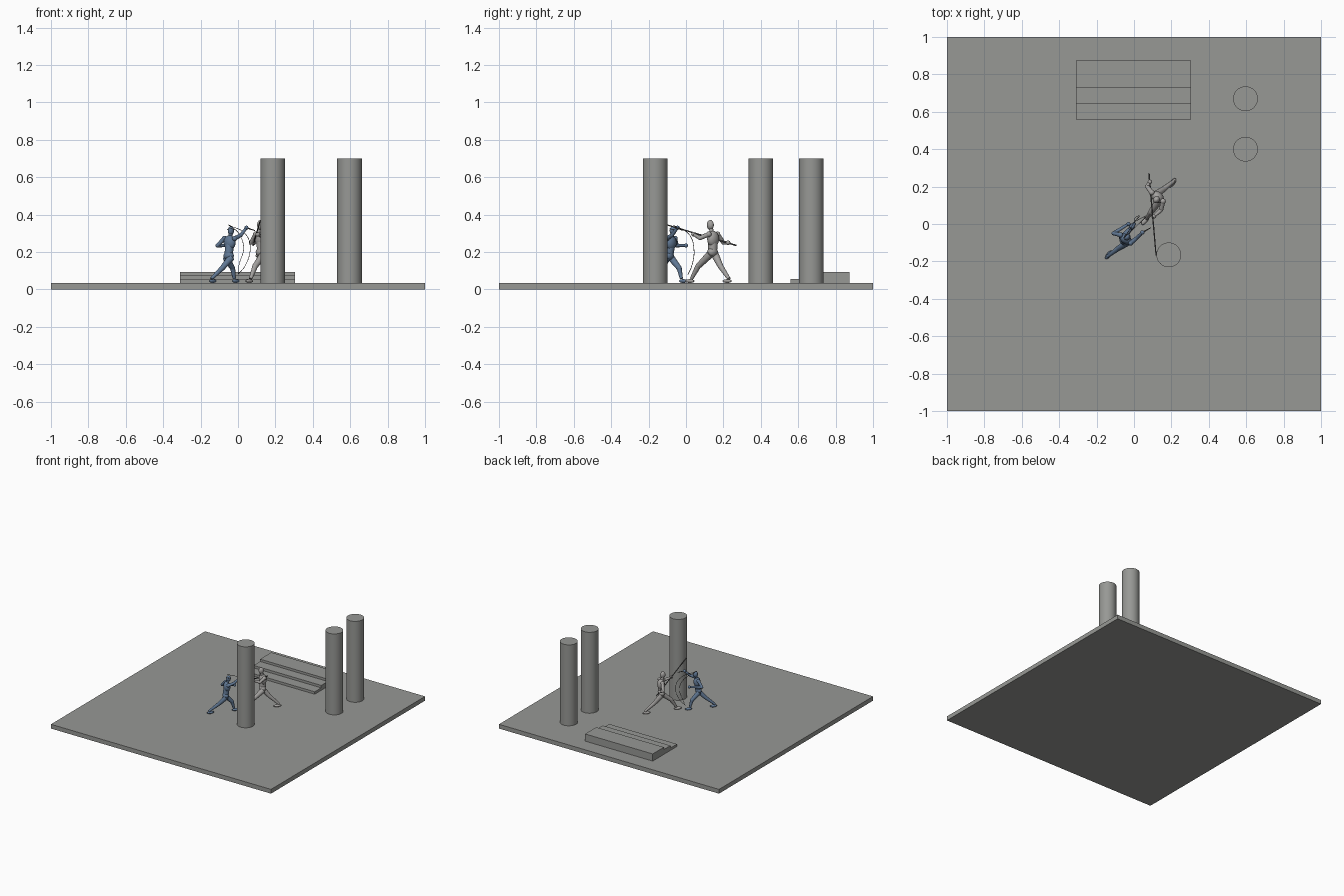
import bpy
import math
from mathutils import Vector, Matrix

cube = bpy.data.objects.get("Cube")
if cube:
    bpy.data.objects.remove(cube, do_unlink=True)


def material(name, rgb):
    m = bpy.data.materials.new(name)
    m.use_nodes = True
    m.diffuse_color = (*rgb, 1)
    m.node_tree.nodes["Principled BSDF"].inputs["Base Color"].default_value = (*rgb, 1)
    return m


STONE = material("stone grey", (0.31, 0.315, 0.30))
PALE = material("pale grey", (0.37, 0.36, 0.35))
BLUE = material("slate blue", (0.12, 0.19, 0.30))
DARK = material("dark metal", (0.09, 0.09, 0.09))


def finish(name, mat, smooth=True):
    o = bpy.context.object
    o.name = name
    o.data.materials.append(mat)
    if smooth:
        bpy.ops.object.shade_smooth_by_angle()
    return o


def box(name, lo, hi, mat):
    lo, hi = Vector(lo), Vector(hi)
    bpy.ops.mesh.primitive_cube_add(size=1, location=(lo + hi) / 2)
    bpy.context.object.scale = hi - lo
    return finish(name, mat, False)


def ellipsoid(name, loc, radii, yaw, mat):
    bpy.ops.mesh.primitive_uv_sphere_add(segments=20, ring_count=12, radius=1)
    bpy.context.object.matrix_world = (Matrix.Translation(loc) @ Matrix.Rotation(yaw, 4, "Z")
                                       @ Matrix.Diagonal((*radii, 1)))
    return finish(name, mat)


def limb(name, a, b, r1, r2, mat):
    a, b = Vector(a), Vector(b)
    d = b - a
    bpy.ops.mesh.primitive_cone_add(vertices=16, radius1=r1, radius2=r2, depth=d.length,
                                    location=(a + b) / 2)
    o = bpy.context.object
    o.rotation_mode = "QUATERNION"
    o.rotation_quaternion = d.to_track_quat("Z", "Y")
    return finish(name, mat)


def wire(name, points, radius, mat):
    c = bpy.data.curves.new(name, "CURVE")
    c.dimensions = "3D"
    c.bevel_depth = radius
    c.bevel_resolution = 1
    s = c.splines.new("BEZIER")
    s.bezier_points.add(len(points) - 1)
    for p, q in zip(s.bezier_points, points):
        p.co = q
        p.handle_left_type = p.handle_right_type = "AUTO"
    o = bpy.data.objects.new(name, c)
    c.materials.append(mat)
    bpy.context.collection.objects.link(o)


# Floor slab, stairs and columns
FLOOR = 0.035
box("floor_slab", (-1, -1, 0), (1, 1, FLOOR), STONE)
for i, (y0, y1, top) in enumerate([(0.56, 0.645, 0.055), (0.645, 0.73, 0.075), (0.73, 0.875, 0.094)]):
    box(f"stair_{i + 1}", (-0.31, y0, FLOOR), (0.305, y1, top), STONE)
for i, (x, y) in enumerate([(0.186, -0.165), (0.596, 0.40), (0.596, 0.67)]):
    bpy.ops.mesh.primitive_cylinder_add(vertices=64, radius=0.066, depth=0.665,
                                        location=(x, y, FLOOR + 0.3325))
    finish(f"column_{i + 1}", STONE)


def figure(tag, mat, yaw, pelvis, chest, head, feet, arms, k):
    """Jointed figure; yaw is the facing direction, k the overall size."""
    pelvis, chest, head = Vector(pelvis), Vector(chest), Vector(head)
    fwd = Vector((math.cos(yaw), math.sin(yaw), 0))
    left = Vector((-fwd.y, fwd.x, 0))
    ellipsoid(tag + "_pelvis", pelvis, (0.026 * k, 0.033 * k, 0.026 * k), yaw, mat)
    limb(tag + "_waist", pelvis, chest, 0.024 * k, 0.026 * k, mat)
    ellipsoid(tag + "_chest", chest, (0.028 * k, 0.038 * k, 0.043 * k), yaw, mat)
    limb(tag + "_neck", chest, head, 0.013 * k, 0.010 * k, mat)
    ellipsoid(tag + "_head", head, (0.020 * k, 0.017 * k, 0.026 * k), yaw, mat)
    # Legs, front foot first
    for side, foot, bend, s in zip(("front", "rear"), feet, (0.02, 0.008), (1, -1)):
        foot = Vector(foot)
        hip = pelvis + left * 0.018 * s * k + Vector((0, 0, -0.01))
        ankle = foot - fwd * 0.012 + Vector((0, 0, 0.012))
        knee = (hip + ankle) / 2 + fwd * bend
        limb(f"{tag}_{side}_thigh", hip, knee, 0.021 * k, 0.015 * k, mat)
        ellipsoid(f"{tag}_{side}_knee", knee, (0.015 * k,) * 3, 0, mat)
        limb(f"{tag}_{side}_shin", knee, ankle, 0.015 * k, 0.009 * k, mat)
        ellipsoid(f"{tag}_{side}_foot", foot, (0.030 * k, 0.013 * k, 0.010), yaw, mat)
    # Arms, left first
    for side, (elbow, hand), s in zip(("left", "right"), arms, (1, -1)):
        shoulder = chest + left * 0.038 * s * k + Vector((0, 0, 0.025 * k))
        ellipsoid(f"{tag}_{side}_shoulder", shoulder, (0.015 * k,) * 3, 0, mat)
        limb(f"{tag}_{side}_upper_arm", shoulder, elbow, 0.013 * k, 0.011 * k, mat)
        ellipsoid(f"{tag}_{side}_elbow", elbow, (0.011 * k,) * 3, 0, mat)
        limb(f"{tag}_{side}_forearm", elbow, hand, 0.011 * k, 0.008 * k, mat)
        ellipsoid(f"{tag}_{side}_hand", hand, (0.012 * k,) * 3, 0, mat)


# Two opposing figures
figure("blue_fighter", BLUE, math.radians(52), (-0.05, -0.09, 0.18), (-0.045, -0.08, 0.25),
       (-0.038, -0.07, 0.314), [(-0.012, -0.015, 0.045), (-0.135, -0.165, 0.045)],
       [((-0.11, -0.05, 0.235), (-0.03, 0.0, 0.235)), ((0.015, -0.075, 0.29), (0.045, -0.045, 0.33))], 0.92)
figure("grey_fighter", PALE, math.radians(232), (0.125, 0.142, 0.2), (0.125, 0.145, 0.27),
       (0.12, 0.13, 0.345), [(0.06, 0.02, 0.045), (0.205, 0.22, 0.045)],
       [((0.145, 0.075, 0.275), (0.105, 0.04, 0.295)), ((0.07, 0.2, 0.25), (0.085, 0.225, 0.25))], 1.0)

# Pole, its grip and the short blade
limb("pole", (0.08, 0.27, 0.235), (0.118, -0.168, 0.365), 0.004, 0.003, DARK)
limb("short_blade", (0.045, -0.045, 0.33), (0.09, -0.02, 0.315), 0.004, 0.002, DARK)
wire("helmet_band", [(-0.057, -0.072, 0.32), (-0.038, -0.086, 0.325), (-0.02, -0.066, 0.32),
                     (-0.038, -0.053, 0.318)], 0.002, DARK)

# Thin sweeping bow arcs
for i, reach in enumerate((0.065, 0.03)):
    wire(f"bow_arc_{i + 1}", [(-0.05, -0.07, 0.345), (reach - 0.02, 0.02, 0.29), (reach, 0.042, 0.22),
                              (reach - 0.025, 0.032, 0.13), (0.0, 0.01, 0.08)], 0.0015, DARK)
